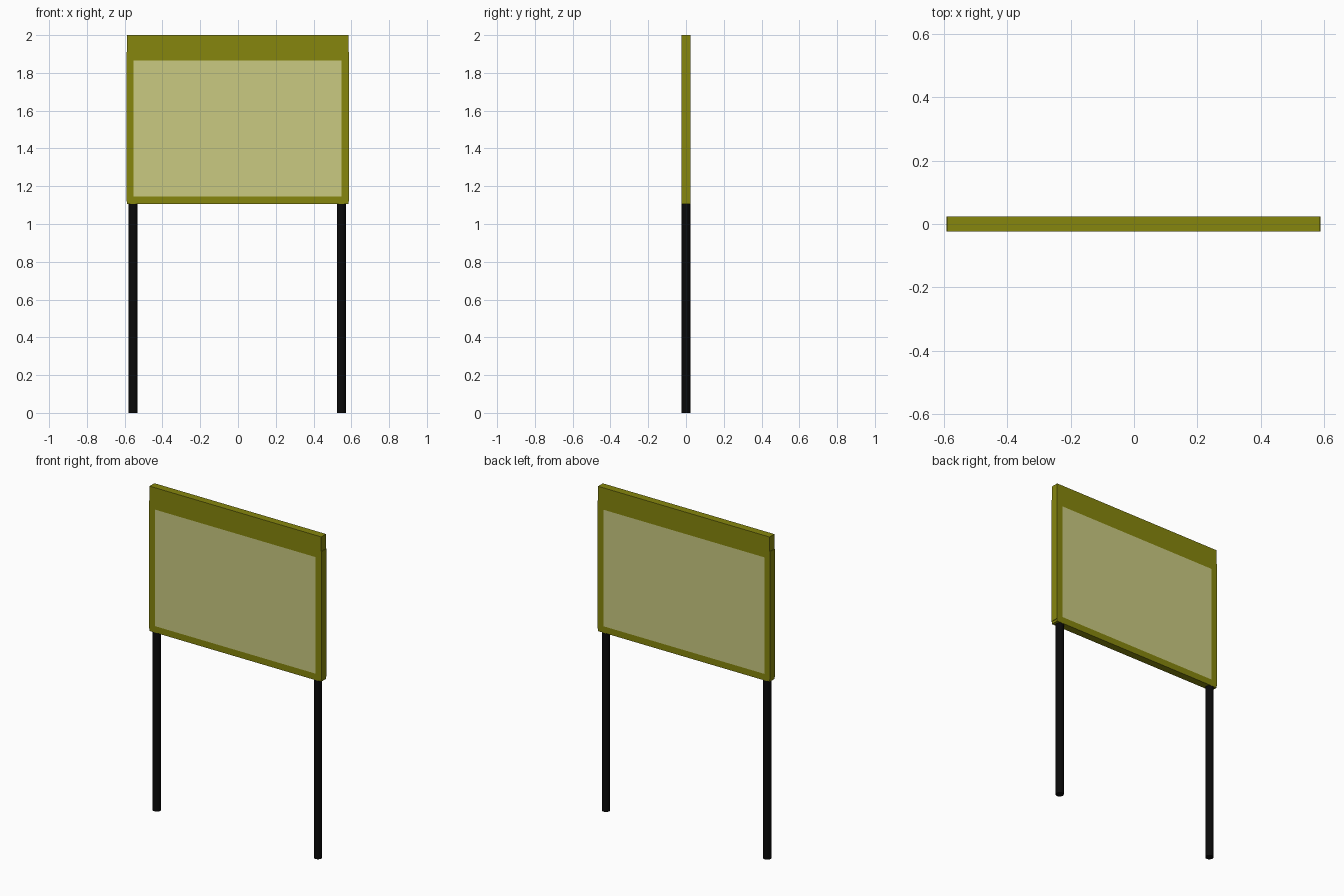
import bpy

if "Cube" in bpy.data.objects:
    bpy.data.objects.remove(bpy.data.objects["Cube"])


def material(name, rgb):
    m = bpy.data.materials.new(name)
    m.diffuse_color = (*rgb, 1)
    m.use_nodes = True
    m.node_tree.nodes["Principled BSDF"].inputs["Base Color"].default_value = m.diffuse_color
    return m


olive = material("olive_paint", (0.24, 0.24, 0.004))
cream = material("pale_face", (0.59, 0.59, 0.22))
black = material("black_metal", (0.003, 0.003, 0.003))

HALF = 0.0235          # half thickness of the board
L, R = -0.588, 0.585   # outer frame edges
IL, IR = -0.552, 0.547 # opening edges
BOT, TOP = 1.105, 2.0
IB, IT = 1.145, 1.865


def box(name, x0, x1, z0, z1, half, mat):
    bpy.ops.mesh.primitive_cube_add(size=1, location=((x0 + x1) / 2, 0, (z0 + z1) / 2))
    o = bpy.context.object
    o.name = name
    o.scale = (x1 - x0, 2 * half, z1 - z0)
    bpy.ops.object.transform_apply(location=False, rotation=False, scale=True)
    o.data.materials.append(mat)
    return o


# Frame rails and stiles around the opening
box("top_rail", L, R, IT, TOP, HALF, olive)
box("bottom_rail", L, R, BOT, IB, HALF, olive)
box("left_stile", L, IL, IB, IT, HALF, olive)
box("right_stile", IR, R, IB, IT, HALF, olive)

# Flush display panel, visible on both faces
box("display_panel", IL, IR, IB, IT, HALF, cream)

# Thin edge strips on the outer sides
box("left_edge_strip", L - 0.003, L, 1.12, 1.91, HALF, olive)
box("right_edge_strip", R, R + 0.003, 1.12, 1.91, HALF, olive)

# Round posts
for side, x in (("left", -0.555), ("right", 0.547)):
    bpy.ops.mesh.primitive_cylinder_add(vertices=16, radius=HALF, depth=BOT,
                                        location=(x, 0, BOT / 2))
    post = bpy.context.object
    post.name = side + "_post"
    post.data.materials.append(black)
    bpy.ops.object.shade_smooth_by_angle()
